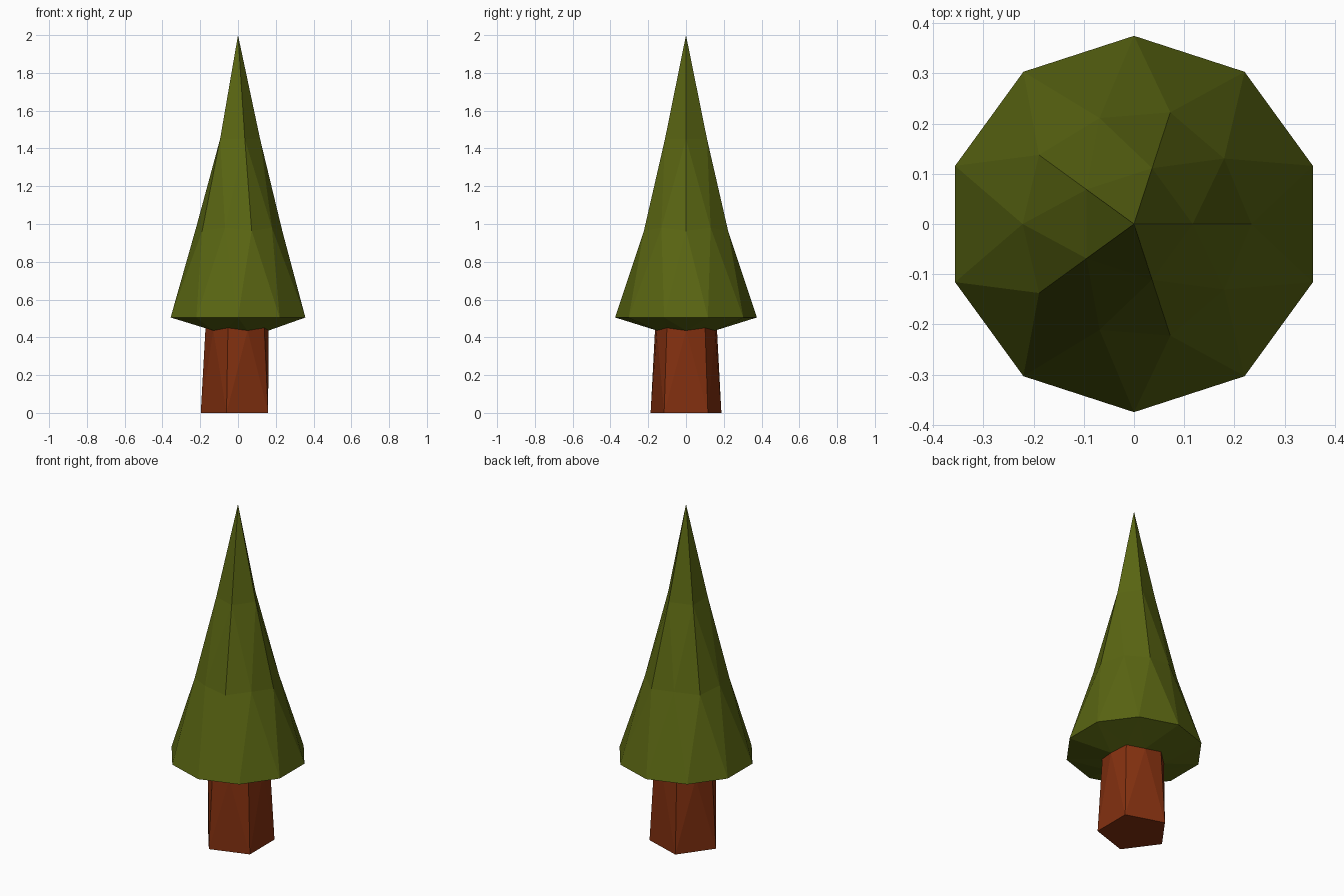
import bpy, bmesh, math

if "Cube" in bpy.data.objects:
    bpy.data.objects.remove(bpy.data.objects["Cube"])


def material(name, rgb):
    m = bpy.data.materials.new(name)
    m.diffuse_color = (*rgb, 1)
    m.use_nodes = True
    m.node_tree.nodes["Principled BSDF"].inputs["Base Color"].default_value = m.diffuse_color
    return m


def ring(bm, n, start, points):
    """n verts around z; points = (radius, z) pairs used in alternation."""
    out = []
    for i in range(n):
        r, z = points[i % len(points)]
        a = math.radians(start + 360 / n * i)
        out.append(bm.verts.new((r * math.cos(a), r * math.sin(a), z)))
    return out


def antiprism(bm, low, high):
    """Triangle band; high is turned half a step ahead of low."""
    n = len(low)
    for i in range(n):
        j = (i + 1) % n
        bm.faces.new((low[i], low[j], high[i]))
        bm.faces.new((low[j], high[j], high[i]))


def five_to_ten(bm, five, ten):
    """Band from a pentagon to a decagon with aligned first corners."""
    for i in range(5):
        a, b = five[i], five[(i + 1) % 5]
        c, mid, d = ten[2 * i], ten[2 * i + 1], ten[(2 * i + 2) % 10]
        bm.faces.new((a, c, mid))
        bm.faces.new((a, mid, b))
        bm.faces.new((b, mid, d))


def finish(bm, name, mat):
    bmesh.ops.recalc_face_normals(bm, faces=bm.faces[:])
    me = bpy.data.meshes.new(name)
    bm.to_mesh(me)
    bm.free()
    me.materials.append(mat)
    bpy.context.collection.objects.link(bpy.data.objects.new(name, me))


green = material("leaf green", (0.1, 0.13, 0.006))
brown = material("red brown bark", (0.23, 0.03, 0.005))

# Where the trunk meets the underside of the foliage
CORNER, MIDDLE = (0.172, 0.45), (0.162, 0.436)

# Foliage: underside, ten-sided skirt, then a five-sided spire
bm = bmesh.new()
under = ring(bm, 10, 0, [MIDDLE, CORNER])
rim = ring(bm, 10, 18, [(0.375, 0.505)])
waist = ring(bm, 10, 36, [(0.222, 0.98), (0.234, 0.965)])
antiprism(bm, under, rim)
antiprism(bm, rim, waist)
upper = ring(bm, 5, 72, [(0.117, 1.45)])
five_to_ten(bm, upper, waist[1:] + waist[:1])
tip = bm.verts.new((0, 0, 2))
for i in range(5):
    bm.faces.new((upper[i], upper[(i + 1) % 5], tip))
finish(bm, "foliage", green)

# Trunk: pentagon foot spreading to a decagon top
bm = bmesh.new()
foot = ring(bm, 5, 36, [(0.197, 0)])
top = ring(bm, 10, 36, [CORNER, MIDDLE])
five_to_ten(bm, foot, top)
bm.faces.new(foot[::-1])
finish(bm, "trunk", brown)
